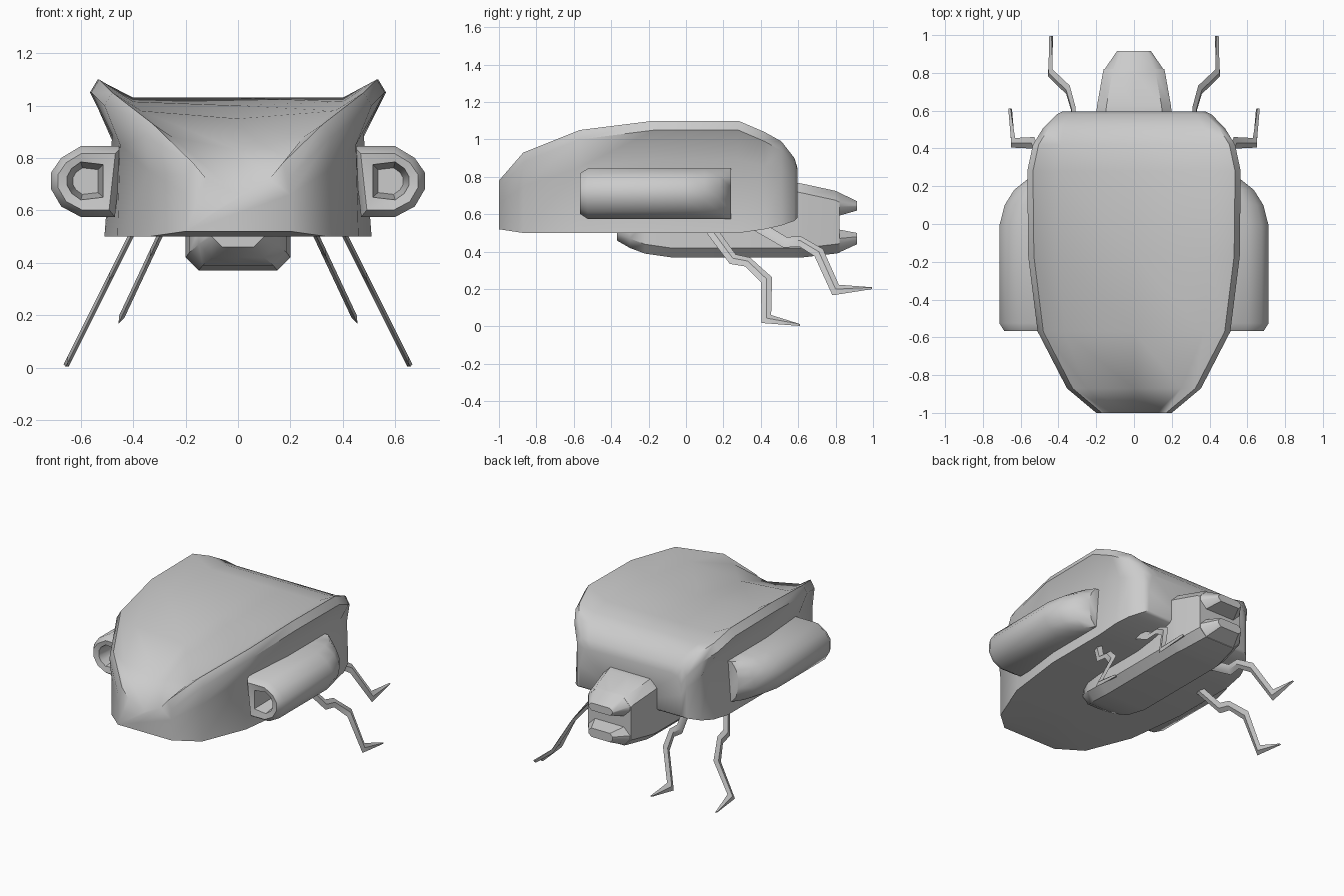
import bpy, bmesh, math
from mathutils import Vector

if "Cube" in bpy.data.objects:
    bpy.data.objects.remove(bpy.data.objects["Cube"])


def loft(name, rings, angle=40, mirror=False):
    """Skin a list of equal-length closed rings and cap both ends."""
    bm = bmesh.new()
    vs = [[bm.verts.new(p) for p in r] for r in rings]
    n = len(rings[0])
    for a, b in zip(vs, vs[1:]):
        for i in range(n):
            j = (i + 1) % n
            bm.faces.new((a[i], a[j], b[j], b[i]))
    bm.faces.new(vs[0])
    bm.faces.new(vs[-1])
    if mirror:
        geo = bmesh.ops.duplicate(bm, geom=bm.verts[:] + bm.edges[:] + bm.faces[:])
        for v in geo["geom"]:
            if isinstance(v, bmesh.types.BMVert):
                v.co.x *= -1
    bmesh.ops.recalc_face_normals(bm, faces=bm.faces[:])
    me = bpy.data.meshes.new(name)
    bm.to_mesh(me)
    bm.free()
    ob = bpy.data.objects.new(name, me)
    bpy.context.collection.objects.link(ob)
    bpy.context.view_layer.objects.active = ob
    ob.select_set(True)
    bpy.ops.object.shade_smooth_by_angle(angle=math.radians(angle))
    ob.select_set(False)
    return ob


def sym(half, y):
    """Full ring from a half section running from bottom centre to top centre."""
    return [(x, y, z) for x, z in half] + [(-x, y, z) for x, z in half[-2:0:-1]]


# Shell: y, bottom half width, bottom z, waist x, waist z, rim x, rim z, inner x, inner z, centre z
stations = [
    (-1.0, .20, .52, .20, .66, .20, .78, .12, .72, .66),
    (-.87, .34, .50, .34, .75, .355, .93, .25, .88, .83),
    (-.57, .46, .50, .45, .85, .51, 1.05, .37, .98, .95),
    (-.17, .51, .50, .48, .89, .56, 1.10, .40, 1.015, 1.0),
    (.28, .51, .50, .48, .89, .565, 1.10, .40, 1.03, 1.03),
    (.42, .50, .52, .47, .86, .535, 1.04, .39, 1.01, 1.01),
    (.51, .47, .54, .46, .82, .48, .99, .37, .975, .975),
    (.58, .41, .565, .41, .77, .41, .90, .33, .90, .90),
    (.595, .38, .58, .38, .72, .38, .84, .30, .85, .85),
]
rings = []
for y, xb, zb, xw, zw, xr, zr, xi, zi, zc in stations:
    rings.append(sym([(0, zb), (xb, zb), (xw, zw), (xr, zr - .05),
                      (xr - .03, zr), (xi, zi), (0, zc)], y))
loft("shell", rings, 50)


# Belly and head: y, half width, bottom z, top z
def block(y, w, z0, z1, cut=.05):
    c = min(cut, (z1 - z0) * .4)
    return sym([(0, z0), (w - c, z0), (w, z0 + c), (w, z1 - c), (w - c, z1), (0, z1)], y)


loft("belly_and_head", [block(*s) for s in [
    (-.37, .10, .46, .56), (-.30, .15, .42, .58), (-.22, .185, .39, .60),
    (-.08, .20, .37, .62), (.40, .20, .37, .76), (.59, .20, .37, .77),
    (.63, .195, .37, .762), (.80, .165, .39, .725), (.82, .16, .393, .715)]])

# Jaws leave an open mouth between them
loft("upper_jaw", [block(.81, .162, .59, .72), block(.915, .09, .62, .67, .02)])
loft("lower_jaw", [block(.81, .162, .392, .52), block(.915, .09, .44, .50, .02)])

# Side pods with a hollow front end
outer = [(.44, .845), (.60, .845), (.675, .80), (.713, .745), (.713, .68),
         (.675, .615), (.60, .575), (.47, .575)]
hole = [(.515, .775), (.60, .785), (.635, .76), (.652, .73), (.652, .695),
        (.635, .665), (.60, .64), (.515, .65)]


def pod_ring(pts, y, xmax=1, k=0):
    """Section at y, shrunk by k to its middle and squeezed to xmax."""
    out = []
    for x, z in pts:
        x, z = x + (.58 - x) * k, z + (.71 - z) * k
        if xmax < 1:
            x = .44 + (x - .44) * (xmax - .44) / .273
        out.append((x, y, z))
    return out


loft("side_pods", [
    pod_ring(hole, -.40, k=.3), pod_ring(hole, -.56), pod_ring(outer, -.567, k=.2),
    pod_ring(outer, -.525), pod_ring(outer, -.01), pod_ring(outer, .10, .685),
    pod_ring(outer, .18, .635), pod_ring(outer, .24, .56)], 40, mirror=True)


# Legs: flat tapering limbs in a plane that leans outward
def leg(name, path, x0, lean, widths):
    pts = [Vector((y, z)) for y, z in path]
    across = Vector((1, 0, lean)).normalized() * .011
    rings = []
    for i, p in enumerate(pts):
        d0 = (p - pts[max(i - 1, 0)]).normalized()
        d1 = (pts[min(i + 1, len(pts) - 1)] - p).normalized()
        d = (d0 + d1).normalized()
        n = Vector((-d.y, d.x)) * widths[i]
        mid = Vector((x0 + (.5 - p.y) * lean, p.x, p.y))
        off = Vector((-n.y * lean, n.x, n.y))
        rings.append([mid + off, mid + across, mid - off, mid - across])
    loft(name, rings, 40, mirror=True)


leg("head_end_legs", [(.36, .55), (.53, .45), (.61, .455), (.71, .395), (.80, .195), (.995, .205)],
    .30, .47, [.03, .03, .027, .03, .033, .005])
leg("middle_legs", [(.11, .55), (.25, .36), (.33, .345), (.43, .25), (.43, .04), (.61, .008)],
    .41, .5, [.03, .03, .027, .033, .033, .005])
